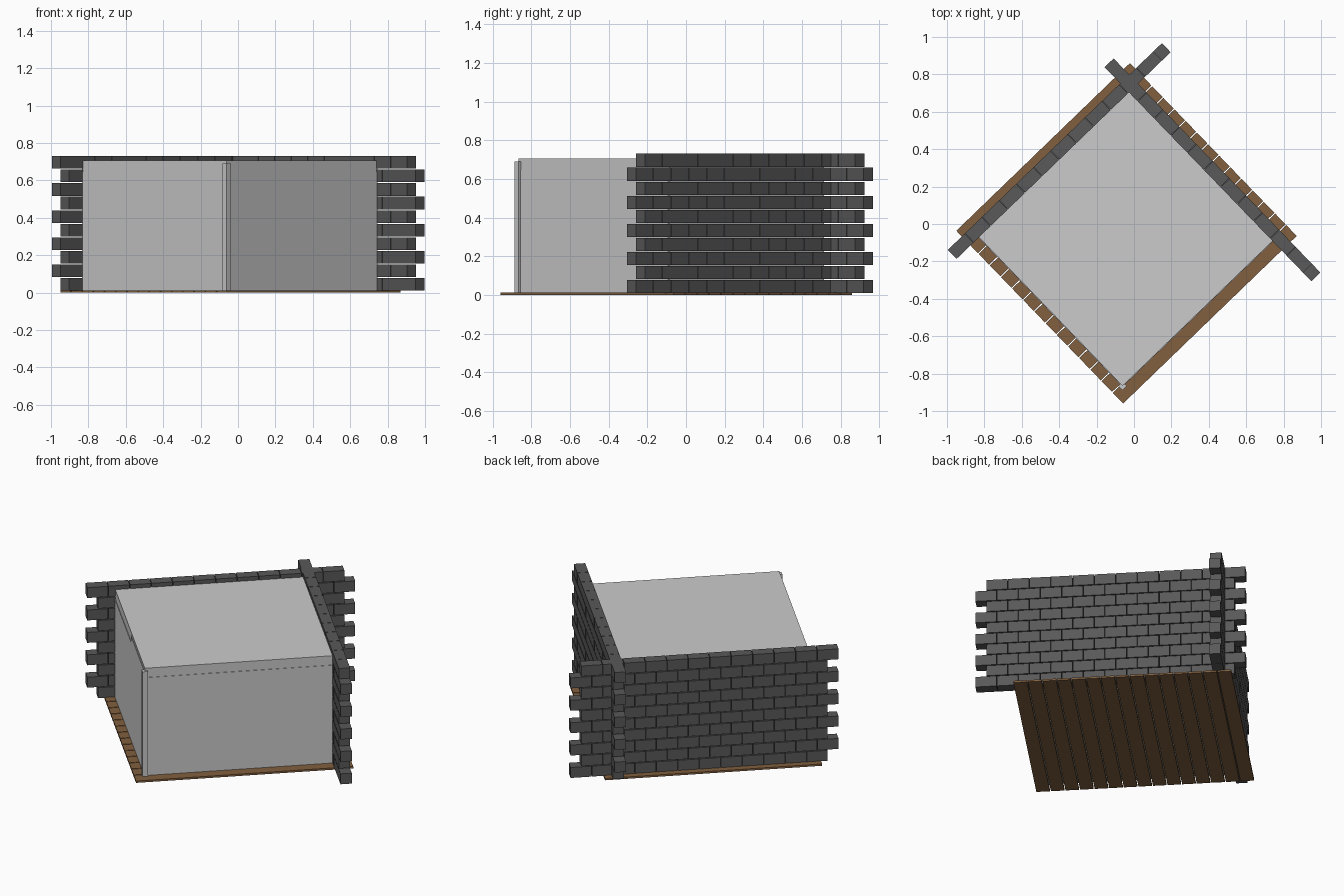
import bpy, bmesh
from math import radians
from mathutils import Matrix

if "Cube" in bpy.data.objects:
    bpy.data.objects.remove(bpy.data.objects["Cube"])

# Everything is built square in a local frame, then turned 44 degrees
FRAME = Matrix.Translation((-0.04, -0.05, 0)) @ Matrix.Rotation(radians(44), 4, 'Z')


def material(name, color):
    m = bpy.data.materials.new(name)
    m.diffuse_color = (*color, 1)
    m.use_nodes = True
    m.node_tree.nodes["Principled BSDF"].inputs["Base Color"].default_value = m.diffuse_color
    return m


def boxes(name, spans, mat=None):
    """One object made of axis-aligned boxes (x0, x1, y0, y1, z0, z1)."""
    bm = bmesh.new()
    for x0, x1, y0, y1, z0, z1 in spans:
        m = Matrix.Translation(((x0 + x1) / 2, (y0 + y1) / 2, (z0 + z1) / 2))
        m = m @ Matrix.Diagonal((x1 - x0, y1 - y0, z1 - z0, 1))
        bmesh.ops.create_cube(bm, size=1, matrix=m)
    bm.transform(FRAME)
    me = bpy.data.meshes.new(name)
    bm.to_mesh(me)
    bm.free()
    if mat:
        me.materials.append(mat)
    ob = bpy.data.objects.new(name, me)
    bpy.context.collection.objects.link(ob)
    return ob


wood = material("wood", (0.22, 0.115, 0.05))
stone = material("stone", (0.1, 0.1, 0.1))

# Plank floor
N, H = 15, 0.645
w = 2 * H / N
boxes("floor_planks", [(-H, H, -H + i * w + 0.003, -H + (i + 1) * w - 0.003, 0, 0.012)
                       for i in range(N)], wood)

# Brick walls: every second course is shifted by half a brick
ROWS, COUNT, L, PITCH = 10, 12, 0.1275, 0.0725
IN, OUT = 0.533, 0.60


def courses(even_start, odd_start):
    for r in range(ROWS):
        s = odd_start if r % 2 else even_start
        z = 0.01 + r * PITCH
        for i in range(COUNT):
            a = s + i * L
            yield a + 0.0015, a + L - 0.0015, z, z + PITCH - 0.005


boxes("back_left_brick_wall", [(a, b, IN, OUT, z0, z1)
                               for a, b, z0, z1 in courses(-0.686, -0.75)], stone)
boxes("back_right_brick_wall", [(IN, OUT, a, b, z0, z1)
                                for a, b, z0, z1 in courses(-0.872, -0.808)], stone)

# Room volume between the walls
LO_X, LO_Y, HI = -0.582, -0.572, 0.54
boxes("room_block", [(LO_X, HI, LO_Y, HI, 0.012, 0.705)])

# Thin panes on the two open sides
T = 0.003
boxes("front_right_pane", [(LO_X, HI - 0.005, LO_Y - T, LO_Y, 0.012, 0.645)])
boxes("front_left_panes", [(LO_X - T, LO_X, -0.07, HI - 0.005, 0.012, 0.645),
                           (LO_X - T, LO_X, LO_Y, -0.07, 0.012, 0.685)])

# Front corner post
boxes("corner_post", [(LO_X - 0.016, LO_X + 0.016, LO_Y - 0.016, LO_Y + 0.016, 0.012, 0.69)])
